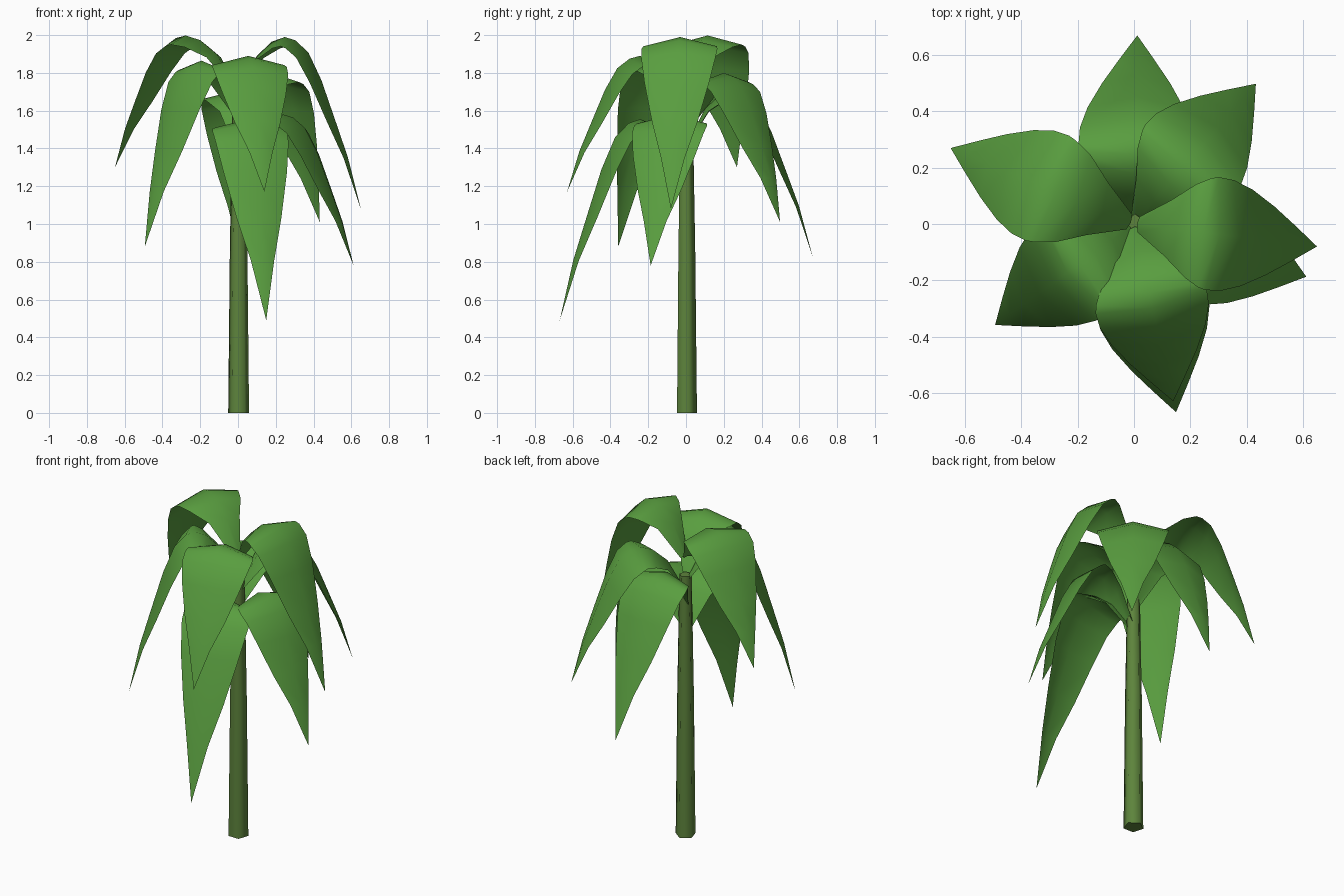
import bpy, bmesh, math
from mathutils import Vector

cube = bpy.data.objects.get("Cube")
if cube:
    bpy.data.objects.remove(cube, do_unlink=True)


def material(name, rgb):
    m = bpy.data.materials.new(name)
    m.use_nodes = True
    m.diffuse_color = (*rgb, 1)
    m.node_tree.nodes["Principled BSDF"].inputs["Base Color"].default_value = (*rgb, 1)
    return m


LEAF = material("leaf green", (0.1, 0.34, 0.05))
BARK = material("trunk green", (0.11, 0.23, 0.045))


def finish(name, bm, mat):
    mesh = bpy.data.meshes.new(name)
    bm.to_mesh(mesh)
    bm.free()
    mesh.materials.append(mat)
    obj = bpy.data.objects.new(name, mesh)
    bpy.context.collection.objects.link(obj)
    return obj


# Trunk: slim tapered five-sided column
bm = bmesh.new()
rings = []
for z, r in ((0, 0.058), (0.85, 0.049), (1.6, 0.036)):
    ring = []
    for i in range(5):
        a = math.radians(-55 + 72 * i)
        ring.append(bm.verts.new((0.003 + r * math.cos(a), r * math.sin(a), z)))
    rings.append(ring)
for low, high in zip(rings, rings[1:]):
    for i in range(5):
        j = (i + 1) % 5
        bm.faces.new((low[i], low[j], high[j], high[i])).smooth = True
bm.faces.new(rings[0][::-1])
bm.faces.new(rings[-1])
finish("trunk", bm, BARK)

# Leaf profile: rising stem part (share of crest radius, height below crest, half width)
RISE = ((0.04, -0.28, 0.028), (0.4, -0.1, 0.1), (0.72, -0.025, 0.168), (1, 0, 0.195))
# Drooping part (share of reach, share of drop, half width)
DROOP = ((0.14, 0.02, 0.202), (0.31, 0.09, 0.198), (0.48, 0.25, 0.172),
         (0.66, 0.48, 0.122), (0.83, 0.7, 0.063), (1, 1, 0))
FOLD = 0.25


def leaf(name, azimuth, peak, crest, reach, tip):
    """Arched leaf, creased along its midrib, hanging from crest to tip."""
    path = [(f * peak, crest + dz, w) for f, dz, w in RISE]
    path += [(peak + f * (reach - peak), crest - g * (crest - tip), w) for f, g, w in DROOP]
    a = math.radians(azimuth)
    out = Vector((math.cos(a), math.sin(a), 0))
    side = Vector((-out.y, out.x, 0))
    up = Vector((0, 0, 1))
    bm = bmesh.new()
    rows = []
    for i, (r, z, w) in enumerate(path):
        before, after = path[max(i - 1, 0)], path[min(i + 1, len(path) - 1)]
        run, climb = after[0] - before[0], after[1] - before[1]
        normal = (up * run - out * climb).normalized()
        mid = out * r + up * z
        if w == 0:
            rows.append([bm.verts.new(mid)])
        else:
            rows.append([bm.verts.new(mid + side * w * s - normal * FOLD * w * abs(s))
                         for s in (-1, 0, 1)])
    for p, q in zip(rows, rows[1:]):
        for k in (0, 1):
            if len(q) == 1:
                face = bm.faces.new((p[k], q[0], p[k + 1]))
            else:
                face = bm.faces.new((p[k], q[k], q[k + 1], p[k + 1]))
            face.smooth = True
    finish(name, bm, LEAF)


# Crown: name, azimuth, crest radius, crest height, tip radius, tip height
for spec in (
    ("leaf_back", 89, 0.25, 1.71, 0.67, 0.83),
    ("leaf_back_left", 49, 0.265, 1.8, 0.66, 1.01),
    ("leaf_back_right", 157.5, 0.3, 1.998, 0.705, 1.3),
    ("leaf_front_right", 216, 0.24, 1.865, 0.61, 0.88),
    ("leaf_front_lower", -77.4, 0.25, 1.555, 0.685, 0.49),
    ("leaf_front_upper", -77.5, 0.25, 1.89, 0.645, 1.17),
    ("leaf_left_lower", -17, 0.25, 1.58, 0.64, 0.78),
    ("leaf_left_upper", -7, 0.25, 1.99, 0.655, 1.08),
):
    leaf(*spec)
